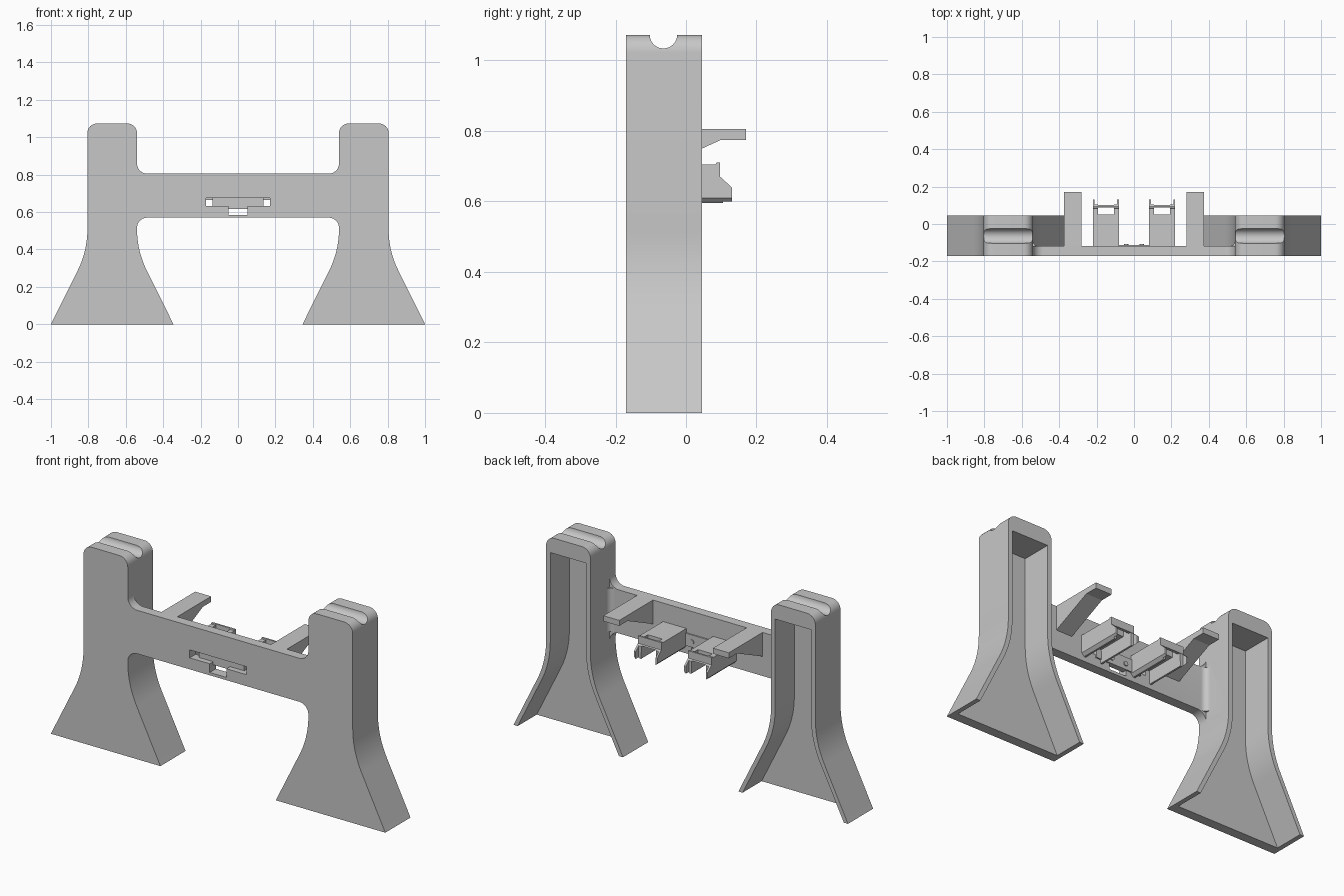
import bpy, bmesh, math
from mathutils import Vector

old = bpy.data.objects.get("Cube")
if old:
    bpy.data.objects.remove(old, do_unlink=True)

grey = bpy.data.materials.new("plain grey")
grey.use_nodes = True
colour = (0.57, 0.57, 0.57, 1)
grey.diffuse_color = colour
grey.node_tree.nodes["Principled BSDF"].inputs["Base Color"].default_value = colour

FRONT, PLATE, BACK = -0.17, -0.118, 0.045


def prism(name, points, axis, start, end):
    """Extrude a flat outline along x, y or z."""
    place = {"x": lambda p, d: (d, p[0], p[1]),
             "y": lambda p, d: (p[0], d, p[1]),
             "z": lambda p, d: (p[0], p[1], d)}[axis]
    bm = bmesh.new()
    face = bm.faces.new([bm.verts.new(place(p, start)) for p in points])
    new = bmesh.ops.extrude_face_region(bm, geom=[face])["geom"]
    shift = Vector(place((0, 0), end - start))
    bmesh.ops.translate(bm, vec=shift, verts=[v for v in new if isinstance(v, bmesh.types.BMVert)])
    # The starting face must remain as the closed near end
    edges = [e for e in bm.edges if e.is_boundary]
    if edges:
        bmesh.ops.holes_fill(bm, edges=edges, sides=0)
    bmesh.ops.recalc_face_normals(bm, faces=bm.faces)
    mesh = bpy.data.meshes.new(name)
    bm.to_mesh(mesh)
    bm.free()
    mesh.materials.append(grey)
    obj = bpy.data.objects.new(name, mesh)
    bpy.context.collection.objects.link(obj)
    return obj


def box(name, x0, x1, y0, y1, z0, z1):
    return prism(name, [(x0, z0), (x1, z0), (x1, z1), (x0, z1)], "y", y0, y1)


def arc(cx, cz, r, a0, a1, n=10):
    """Points on an arc, angles in degrees."""
    angles = [math.radians(a0 + (a1 - a0) * i / n) for i in range(n + 1)]
    return [(cx + r * math.cos(a), cz + r * math.sin(a)) for a in angles]


def combine(obj, other, operation):
    """Apply a boolean and discard the second body."""
    bpy.context.view_layer.objects.active = obj
    mod = obj.modifiers.new("join", "BOOLEAN")
    mod.operation, mod.solver, mod.object = operation, "EXACT", other
    bpy.ops.object.modifier_apply(modifier=mod.name)
    bpy.data.objects.remove(other, do_unlink=True)


def smooth(obj):
    bpy.ops.object.select_all(action="DESELECT")
    obj.select_set(True)
    bpy.context.view_layer.objects.active = obj
    bpy.ops.object.shade_smooth_by_angle(angle=math.radians(30))


def leg_outline(cx, inset, top, corner, floor):
    """Upright with rounded top and a foot flaring on both sides."""
    w = 0.1325 - inset
    lean = math.degrees(math.atan(0.5))
    r = 0.5
    half = [(w + 0.195 - floor * 0.5, floor)]
    half += arc(w + r, 0.51, r, 180 + lean, 180, 12)
    half += arc(w - corner, top - corner, corner, 0, 90, 8) if corner else [(w, top)]
    return [(cx + x, z) for x, z in half] + [(cx - x, z) for x, z in reversed(half)]


# Crossbar with rounded junctions to the legs
LOW, HIGH, R, JOIN = 0.57, 0.805, 0.055, 0.54
half = arc(JOIN - R, LOW - R, R, 90, 0)
half += [(JOIN + 0.012, LOW - R), (JOIN + 0.012, HIGH + R)]
half += arc(JOIN - R, HIGH + R, R, 0, -90)
bar_outline = half + [(-x, z) for x, z in reversed(half)]
frame = prism("stand_frame", bar_outline, "y", FRONT, PLATE)

# Legs, hollow at the back and open underneath
for side in (1, -1):
    cx = side * 0.6725
    leg = prism("leg", leg_outline(cx, 0, 1.073, 0.05, 0), "y", FRONT, BACK)
    hollow = prism("hollow", leg_outline(cx, 0.025, 0.99, 0, -0.1), "y", PLATE, 0.1)
    combine(leg, hollow, "DIFFERENCE")
    groove = prism("groove", arc(-0.064, 1.073, 0.039, 0, 345, 23), "x", cx - 0.2, cx + 0.2)
    combine(leg, groove, "DIFFERENCE")
    combine(frame, leg, "UNION")
    # Small upright fillet between leg and crossbar
    f = 0.03
    fillet = [(side * (JOIN + 0.01), PLATE - 0.01), (side * (JOIN - f), PLATE - 0.01)]
    fillet += [(side * x, y) for x, y in arc(JOIN - f, PLATE + f, f, -90, 0, 6)]
    fillet += [(side * (JOIN + 0.01), PLATE + f)]
    combine(frame, prism("fillet", fillet, "z", LOW, HIGH), "UNION")

# T-shaped slot through the crossbar
slot = [(0.05, 0.585), (0.05, 0.632), (0.17, 0.632), (0.17, 0.675)]
slot += [(-x, z) for x, z in reversed(slot)]
combine(frame, prism("slot", slot, "y", -0.3, 0), "DIFFERENCE")
smooth(frame)

# Plate behind the slot, with two short pegs
box("slot_plate", -0.135, 0.135, -0.14, -0.111, 0.615, 0.682)
for side, label in ((1, "left"), (-1, "right")):
    peg = prism(label + "_peg", arc(side * 0.042, 0.645, 0.012, 0, 345, 23), "y", -0.115, -0.106)
    smooth(peg)

# Rear support arms and clip brackets
arm_profile = [(-0.13, 0.67), (0.10, 0.775), (0.17, 0.775), (0.17, 0.805), (-0.13, 0.805)]
clip_profile = [(-0.13, 0.595), (0.13, 0.595), (0.13, 0.64), (0.097, 0.67), (0.097, 0.71),
                (0.086, 0.71), (0.084, 0.705), (-0.13, 0.705)]
clip_section = [(0.043, 0.665), (0.045, 0.595), (0.055, 0.595), (0.07, 0.61), (0.07, 0.72)]
for side, label in ((1, "left"), (-1, "right")):
    prism(label + "_support_arm", arm_profile, "x", side * 0.28, side * 0.375)
    cx = side * 0.15
    section = [(cx + x, z) for x, z in clip_section]
    section += [(cx - x, z) for x, z in reversed(clip_section)]
    clip = prism(label + "_clip_bracket", section, "y", -0.125, 0.2)
    combine(clip, prism("side_shape", clip_profile, "x", cx - 0.1, cx + 0.1), "INTERSECT")
    combine(clip, box("window", cx - 0.043, cx + 0.043, 0.05, 0.088, 0.5, 0.8), "DIFFERENCE")
    combine(clip, box("mouth", cx - 0.06, cx + 0.06, 0.105, 0.3, 0.5, 0.8), "DIFFERENCE")
